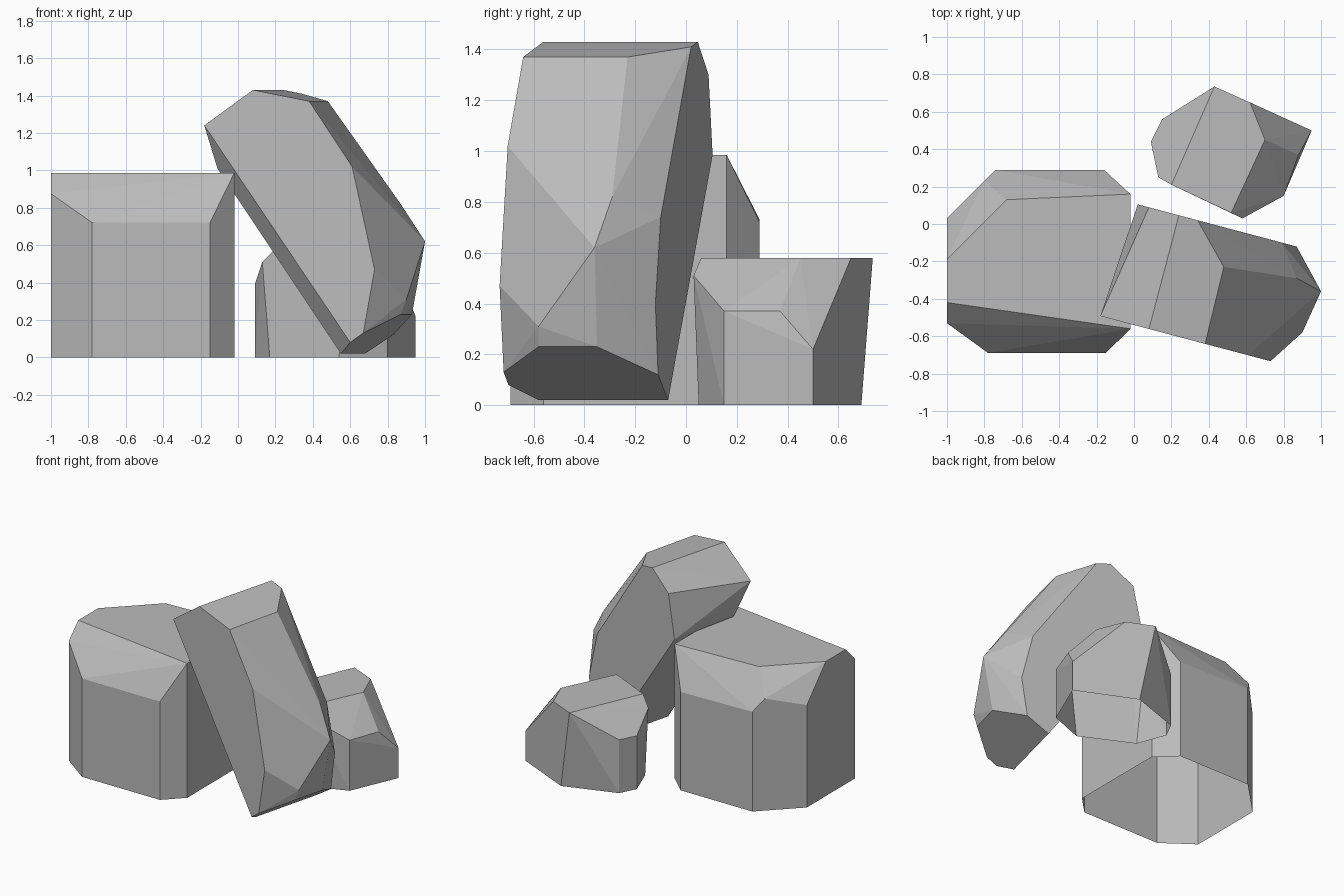
import bpy
import bmesh
import math

default_cube = bpy.data.objects.get("Cube")
if default_cube:
    bpy.data.objects.remove(default_cube, do_unlink=True)

# One plain stone colour shared by every rock
stone = bpy.data.materials.new("stone grey")
stone.use_nodes = True
stone_colour = (0.5, 0.5, 0.5, 1.0)
stone.diffuse_color = stone_colour
stone.node_tree.nodes["Principled BSDF"].inputs["Base Color"].default_value = stone_colour


def at_height(outline, height):
    """Lift a flat outline of (x, y) pairs to one height."""
    return [(x, y, height) for x, y in outline]


def on_plane(profile, offset, slope=-0.265):
    """Place a side profile of (x, z) pairs on a slanted upright plane."""
    return [(x, offset + slope * x, z) for x, z in profile]


def make_rock(name, corners, open_base=False):
    """Wrap flat facets around the corners, merging the coplanar ones."""
    bm = bmesh.new()
    for corner in corners:
        bm.verts.new(corner)
    hull = bmesh.ops.convex_hull(bm, input=bm.verts[:])
    leftover = {v for key in ("geom_interior", "geom_unused") for v in hull[key]
                if isinstance(v, bmesh.types.BMVert) and not v.link_faces}
    bmesh.ops.delete(bm, geom=list(leftover), context="VERTS")
    bmesh.ops.dissolve_limit(bm, angle_limit=math.radians(3),
                             verts=bm.verts[:], edges=bm.edges[:])
    bmesh.ops.recalc_face_normals(bm, faces=bm.faces[:])
    if open_base:
        base = [f for f in bm.faces if all(v.co.z < 0.005 for v in f.verts)]
        bmesh.ops.delete(bm, geom=base, context="FACES")
    mesh = bpy.data.meshes.new(name)
    bm.to_mesh(mesh)
    bm.free()
    mesh.materials.append(stone)
    rock = bpy.data.objects.new(name, mesh)
    bpy.context.scene.collection.objects.link(rock)
    return rock


# Wide block: upright walls, sloped shoulders, flat top
block_shoulder = [(-1, 0.03, 0.75), (-0.74, 0.29, 0.73), (-0.16, 0.29, 0.72),
                  (-0.02, 0.16, 0.985), (-0.02, -0.56, 0.985), (-0.15, -0.69, 0.72),
                  (-0.78, -0.69, 0.72), (-1, -0.53, 0.875), (-0.8, 0.23, 0.82)]
block_top = [(-1, -0.42), (-0.68, 0.13), (-1, -0.19)]
block_foot = [(x, y) for x, y, z in block_shoulder]
make_rock("wide_block_rock",
          block_shoulder + at_height(block_top, 0.985) + at_height(block_foot, 0),
          open_base=True)

# Small rock: flat top with two sloped shoulders
small_top = [(0.43, 0.735), (0.62, 0.65), (0.70, 0.45), (0.52, 0.06), (0.20, 0.21)]
small_shoulder = [(0.95, 0.50, 0.22), (0.88, 0.37, 0.37), (0.80, 0.15, 0.37),
                  (0.58, 0.03, 0.51), (0.13, 0.25, 0.51), (0.09, 0.44, 0.39),
                  (0.15, 0.56, 0.39)]
small_foot = [(0.53, 0.69), (0.95, 0.50), (0.80, 0.15), (0.54, 0.05),
              (0.17, 0.23), (0.09, 0.44), (0.15, 0.56)]
make_rock("small_rock",
          at_height(small_top, 0.58) + small_shoulder + at_height(small_foot, 0),
          open_base=True)

# Leaning slab: two parallel broad sides joined by chipped edges
slab_front = [(-0.18, 1.24), (0.08, 1.43), (0.38, 1.37), (0.61, 1.02),
              (0.73, 0.47), (0.67, 0.13), (0.60, 0.08)]
slab_back = [(0.02, 0.985), (0.08, 1.30), (0.24, 1.43), (0.34, 1.41),
             (0.79, 0.74), (0.87, 0.40), (0.83, 0.12), (0.68, 0.02)]
slab_edges = [(-0.11, -0.41, 1.01), (0.48, -0.23, 1.37), (0.87, -0.29, 0.82),
              (1, -0.36, 0.62), (0.90, -0.58, 0.31), (0.87, -0.58, 0.23),
              (0.93, -0.35, 0.23), (0.55, -0.58, 0.02)]
make_rock("leaning_slab_rock",
          on_plane(slab_front, -0.54) + on_plane(slab_back, 0.11) + slab_edges)
